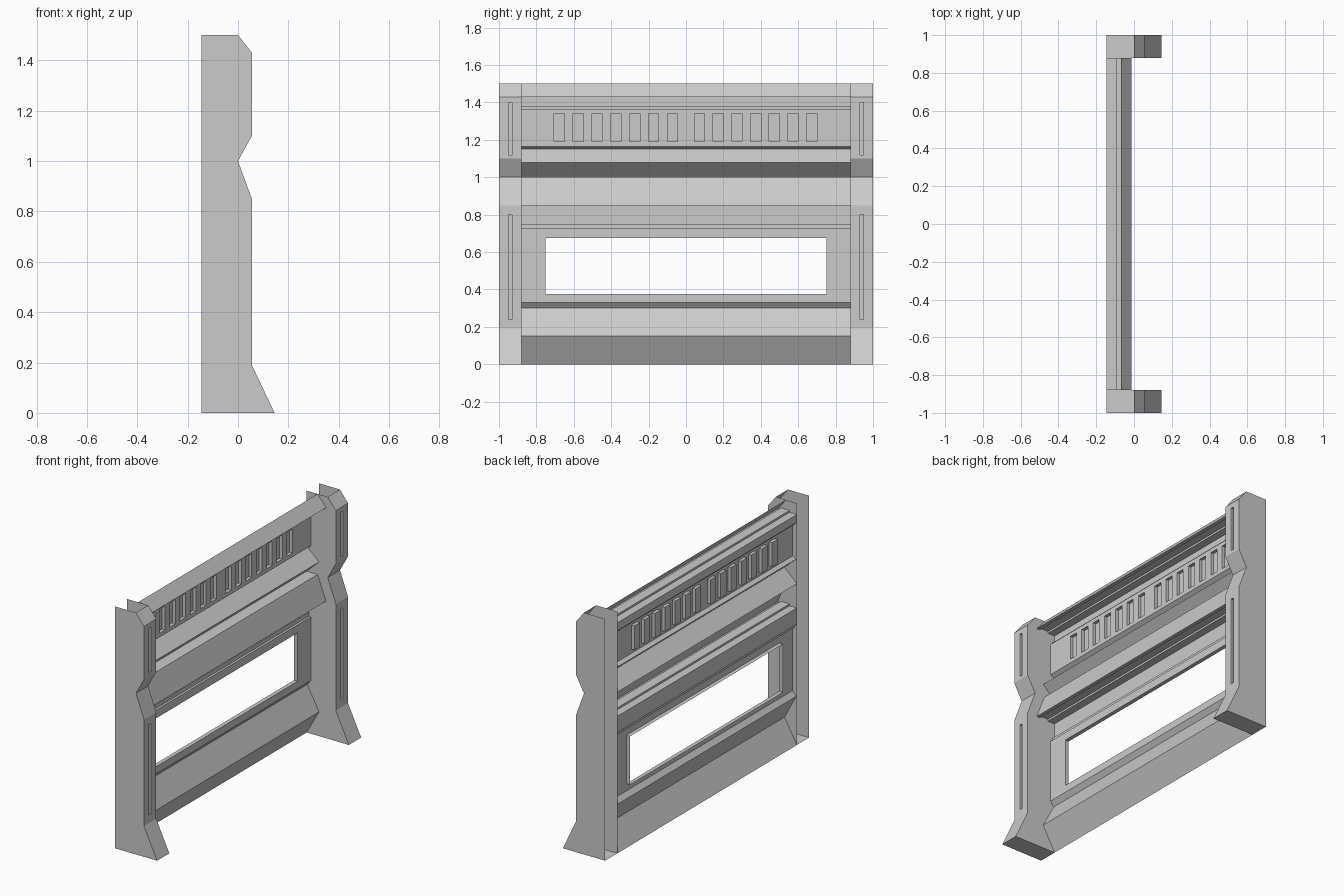
import bpy, bmesh

if "Cube" in bpy.data.objects:
    bpy.data.objects.remove(bpy.data.objects["Cube"])


def finish(name, bm):
    bmesh.ops.remove_doubles(bm, verts=bm.verts, dist=0.0001)
    me = bpy.data.meshes.new(name)
    bm.to_mesh(me)
    bm.free()
    ob = bpy.data.objects.new(name, me)
    bpy.context.collection.objects.link(ob)
    return ob


def quad(bm, *pts):
    bm.faces.new([bm.verts.new(p) for p in pts])


def strip(bm, profile, y0, y1):
    """Sheet made by sweeping an open (x, z) profile along y."""
    for (xa, za), (xb, zb) in zip(profile, profile[1:]):
        quad(bm, (xa, y0, za), (xa, y1, za), (xb, y1, zb), (xb, y0, zb))


def pocket_panel(bm, x, ys, zs, pockets, depth, floor=True):
    """Upright sheet facing +x; cells (i, j) in pockets are sunk, or left open."""
    for i, (a, b) in enumerate(zip(ys, ys[1:])):
        for j, (c, d) in enumerate(zip(zs, zs[1:])):
            ring = [(a, c), (b, c), (b, d), (a, d)]
            if (i, j) not in pockets:
                quad(bm, *[(x, y, z) for y, z in ring])
                continue
            for (ya, za), (yb, zb) in zip(ring, ring[1:] + ring[:1]):
                quad(bm, (x, ya, za), (x, yb, zb), (x - depth, yb, zb), (x - depth, ya, za))
            if floor:
                quad(bm, *[(x - depth, y, z) for y, z in ring])


B, F, W = -0.145, 0.055, 0.88      # back plane, post front, panel half width
P, L = -0.116, -0.012              # panel plane, overhang lip

# End post: open at back and top, mirrored to the other end
lower = [(B, 0), (0.145, 0), (F, 0.19)]
middle = [(F, 0.85), (0, 1.0), (F, 1.1)]
upper = [(F, 1.43), (0, 1.5)]
bm = bmesh.new()
for section in (lower, middle, upper):
    strip(bm, section, W, 1)
for y in (W, 1):
    bm.faces.new([bm.verts.new((x, y, z)) for x, z in lower + middle + upper + [(B, 1.5)]])
for zs in ([0.19, 0.24, 0.80, 0.85], [1.1, 1.12, 1.40, 1.43]):
    pocket_panel(bm, F, [W, 0.93, 0.95, 1], zs, {(1, 1)}, 0.015)
bmesh.ops.recalc_face_normals(bm, faces=bm.faces)
post = finish("end_posts", bm)
mirror = post.modifiers.new("mirror", 'MIRROR')
mirror.use_axis = (False, True, False)


def overhang(z_top, z_lip, z_step, z_panel):
    """Sloped hood with a channel in its underside and a stepped return."""
    return [(-0.07, z_top), (L, z_lip), (-0.035, z_lip), (-0.035, z_lip + 0.012),
            (-0.095, z_lip + 0.012), (-0.095, z_lip), (B, z_lip),
            (B, z_step), (-0.13, z_step), (-0.13, z_panel), (P, z_panel)]


# Hoods and ledges between the posts
for name, profile in {
    "upper_hood": overhang(1.5, 1.43, 1.38, 1.365),
    "middle_ledge": [(P, 1.165), (-0.138, 1.15), (-0.06, 1.08), (B, 1.0), (-0.07, 1.0)],
    "lower_hood": overhang(1.0, 0.85, 0.75, 0.725),
    "base_ledge": [(P, 0.33), (-0.14, 0.30), (-0.06, 0.15), (B, 0)],
}.items():
    bm = bmesh.new()
    strip(bm, profile[::-1], -W, W)
    finish(name, bm)

# Vent panel with two groups of seven slots
starts = [-0.705 + 0.1008 * i for i in range(7)] + [0.045 + 0.1 * i for i in range(7)]
ys = [-W] + [y for s in starts for y in (s, s + 0.055)] + [W]
bm = bmesh.new()
pocket_panel(bm, P, ys, [1.165, 1.19, 1.34, 1.365], {(2 * k + 1, 1) for k in range(14)}, 0.02)
finish("vent_panel", bm)

# Window panel with an open frame
bm = bmesh.new()
pocket_panel(bm, P, [-W, -0.75, 0.75, W], [0.33, 0.375, 0.675, 0.725], {(1, 1)}, 0.025, floor=False)
finish("window_panel", bm)
